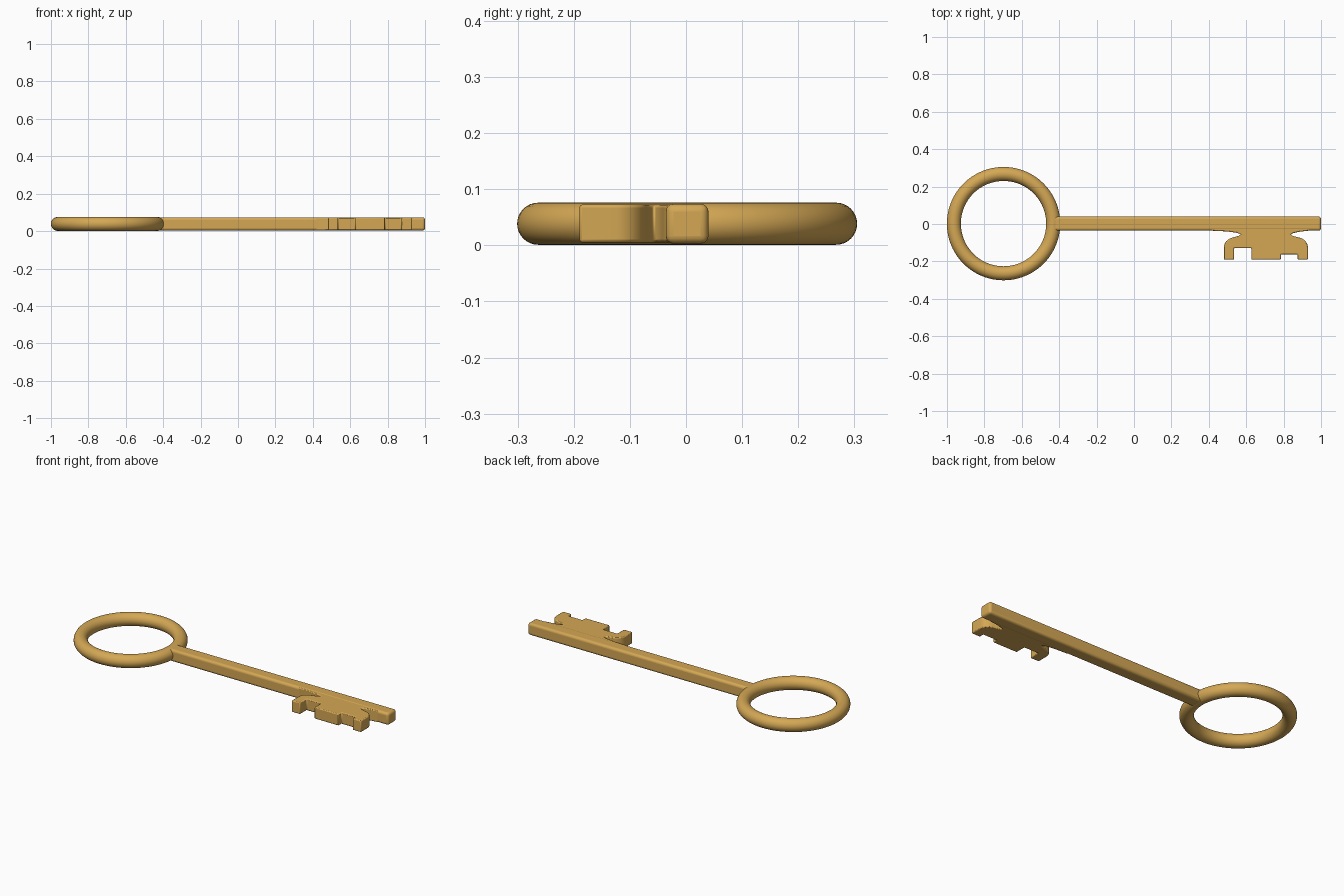
import bpy, bmesh, math

if "Cube" in bpy.data.objects:
    bpy.data.objects.remove(bpy.data.objects["Cube"])

gold = bpy.data.materials.new("old_gold")
gold.diffuse_color = (0.66, 0.39, 0.09, 1)
gold.use_nodes = True
gold.node_tree.nodes["Principled BSDF"].inputs["Base Color"].default_value = gold.diffuse_color
ZC = 0.0385


def finish(obj, bevel=0.0, segments=3):
    obj.data.materials.append(gold)
    if bevel:
        m = obj.modifiers.new("rounded_edges", 'BEVEL')
        m.width = bevel
        m.segments = segments
        m.limit_method = 'ANGLE'
        m.angle_limit = math.radians(40)
    bpy.ops.object.select_all(action='DESELECT')
    obj.select_set(True)
    bpy.context.view_layer.objects.active = obj
    bpy.ops.object.shade_smooth_by_angle(angle=math.radians(40))


def extrude_outline(name, points, z0, z1):
    bm = bmesh.new()
    face = bm.faces.new([bm.verts.new((x, y, z0)) for x, y in points])
    out = bmesh.ops.extrude_face_region(bm, geom=[face])
    verts = [v for v in out["geom"] if isinstance(v, bmesh.types.BMVert)]
    bmesh.ops.translate(bm, vec=(0, 0, z1 - z0), verts=verts)
    bmesh.ops.recalc_face_normals(bm, faces=bm.faces)
    mesh = bpy.data.meshes.new(name)
    bm.to_mesh(mesh)
    bm.free()
    obj = bpy.data.objects.new(name, mesh)
    bpy.context.collection.objects.link(obj)
    return obj


def arc(cx, cy, rx, ry, a0, a1, n=8):
    return [(cx + rx * math.cos(math.radians(a0 + (a1 - a0) * i / n)),
             cy + ry * math.sin(math.radians(a0 + (a1 - a0) * i / n))) for i in range(n + 1)]


# Ring handle
bpy.ops.mesh.primitive_torus_add(major_segments=96, minor_segments=32, major_radius=0.2655,
                                 minor_radius=0.0375, location=(-0.6975, 0.002, ZC))
ring = bpy.context.object
ring.name = "ring_handle"
finish(ring)

# Square shaft with rounded edges
shaft = extrude_outline("shaft", [(-0.435, -0.036), (1, -0.036), (1, 0.040), (-0.435, 0.040)],
                        0.003, 0.074)
finish(shaft, 0.014, 4)

# Toothed bit: bottom teeth, then curved shoulders and neck blending into the shaft
teeth = [(0.48, -0.19), (0.535, -0.19), (0.535, -0.128), (0.628, -0.128), (0.628, -0.19),
         (0.785, -0.19), (0.785, -0.162), (0.875, -0.162), (0.875, -0.19), (0.93, -0.19)]
right = arc(0.865, -0.126, 0.065, 0.056, 0, 75) + [(0.85, -0.064), (0.837, -0.057)]
right += [(0.85, -0.049), (0.88, -0.042), (0.93, -0.036), (0.96, -0.02)]
left = [(0.40, -0.02), (0.42, -0.036), (0.50, -0.040), (0.55, -0.047), (0.573, -0.056), (0.56, -0.063)]
left += arc(0.545, -0.126, 0.065, 0.056, 105, 180)
bit = extrude_outline("toothed_bit", teeth + right + left, 0.005, 0.0725)
finish(bit, 0.005, 2)
